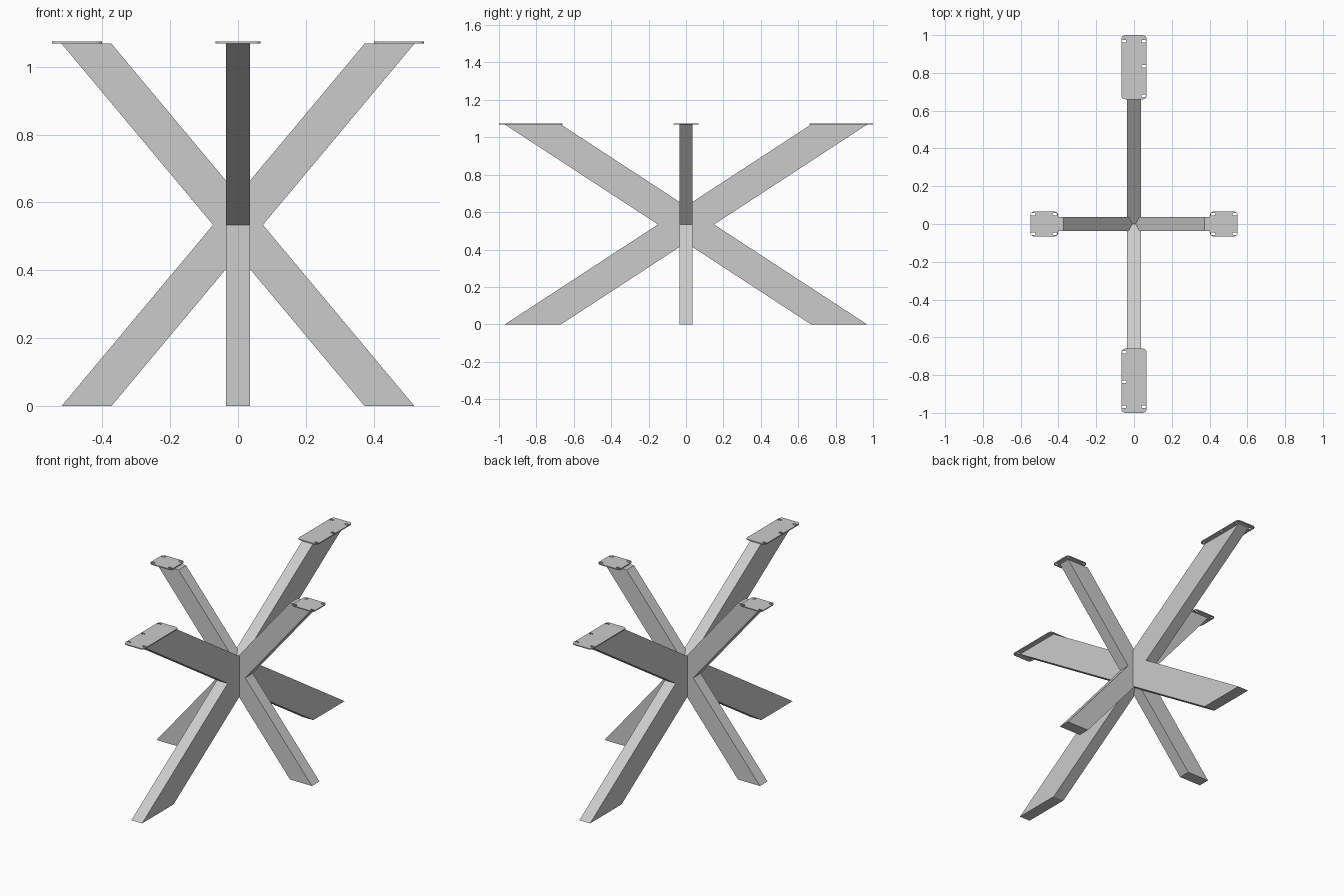
import bpy, bmesh
from math import cos, sin, pi

if "Cube" in bpy.data.objects:
    bpy.data.objects.remove(bpy.data.objects["Cube"])

H = 1.068          # height of the crossed legs
PLATE = 0.006      # mounting plate thickness
LEG = 0.036        # half thickness of the bars


def crossed_legs(name, inner, outer, along_x):
    """X-shaped outline extruded to the bar thickness."""
    mid, half = (inner + outer) / 2, (outer - inner) / 2
    notch = half * (H / 2) / mid
    c = H / 2
    outline = [(-outer, 0), (-inner, 0), (0, c - notch), (inner, 0), (outer, 0), (half, c),
               (outer, H), (inner, H), (0, c + notch), (-inner, H), (-outer, H), (-half, c)]
    bm = bmesh.new()
    place = (lambda u, z: (u, -LEG, z)) if along_x else (lambda u, z: (-LEG, u, z))
    face = bm.faces.new([bm.verts.new(place(u, z)) for u, z in outline])
    ext = bmesh.ops.extrude_face_region(bm, geom=[face])
    verts = [g for g in ext["geom"] if isinstance(g, bmesh.types.BMVert)]
    bmesh.ops.translate(bm, verts=verts, vec=(0, 2 * LEG, 0) if along_x else (2 * LEG, 0, 0))
    bmesh.ops.recalc_face_normals(bm, faces=bm.faces)
    mesh = bpy.data.meshes.new(name)
    bm.to_mesh(mesh)
    bm.free()
    obj = bpy.data.objects.new(name, mesh)
    bpy.context.collection.objects.link(obj)
    return obj


def rounded_rect(cx, cy, hx, hy, r, steps):
    pts = []
    for i, (sx, sy) in enumerate([(1, 1), (-1, 1), (-1, -1), (1, -1)]):
        for k in range(steps + 1):
            a = (i + k / steps) * pi / 2
            pts.append((cx + sx * (hx - r) + r * cos(a), cy + sy * (hy - r) + r * sin(a)))
    return pts


def mounting_plate(name, centre, size, holes, turn):
    """Filled 2D outline with slotted screw holes, given thickness."""
    cu = bpy.data.curves.new(name, 'CURVE')
    cu.dimensions = '2D'
    cu.fill_mode = 'BOTH'
    cu.extrude = PLATE / 2
    loops = [rounded_rect(*centre, *size, 0.02, 5)]
    loops += [rounded_rect(x, y, 0.012, 0.007, 0.0068, 4) for x, y in holes]
    for loop in loops:
        sp = cu.splines.new('POLY')
        sp.points.add(len(loop) - 1)
        for p, (x, y) in zip(sp.points, loop):
            p.co = (x, y, 0, 1)
        sp.use_cyclic_u = True
    obj = bpy.data.objects.new(name, cu)
    bpy.context.collection.objects.link(obj)
    obj.location.z = H + PLATE / 2
    obj.rotation_euler.z = turn
    bpy.ops.object.select_all(action='DESELECT')
    obj.select_set(True)
    bpy.context.view_layer.objects.active = obj
    bpy.ops.object.convert(target='MESH')


# Crossed legs, wide pair and narrow pair welded into one frame
frame = crossed_legs("crossed_leg_frame", 0.373, 0.520, True)
wide = crossed_legs("long_leg_pair", 0.668, 0.968, False)
weld = frame.modifiers.new("weld", 'BOOLEAN')
weld.operation = 'UNION'
weld.solver = 'EXACT'
weld.object = wide
bpy.context.view_layer.objects.active = frame
bpy.ops.object.modifier_apply(modifier=weld.name)
bpy.data.objects.remove(wide)

# Mounting plates on the leg tops, opposite ones turned half round
side_holes = [(x, y) for x in (0.419, 0.533) for y in (-0.051, 0.051)]
end_holes = [(-0.051, 0.967), (0.051, 0.967), (0.051, 0.835), (0.051, 0.678)]
for turn, side, end in [(0, "right", "back"), (pi, "left", "front")]:
    mounting_plate(side + "_plate", (0.475, 0), (0.074, 0.066), side_holes, turn)
    mounting_plate(end + "_plate", (0, 0.83), (0.066, 0.17), end_holes, turn)
